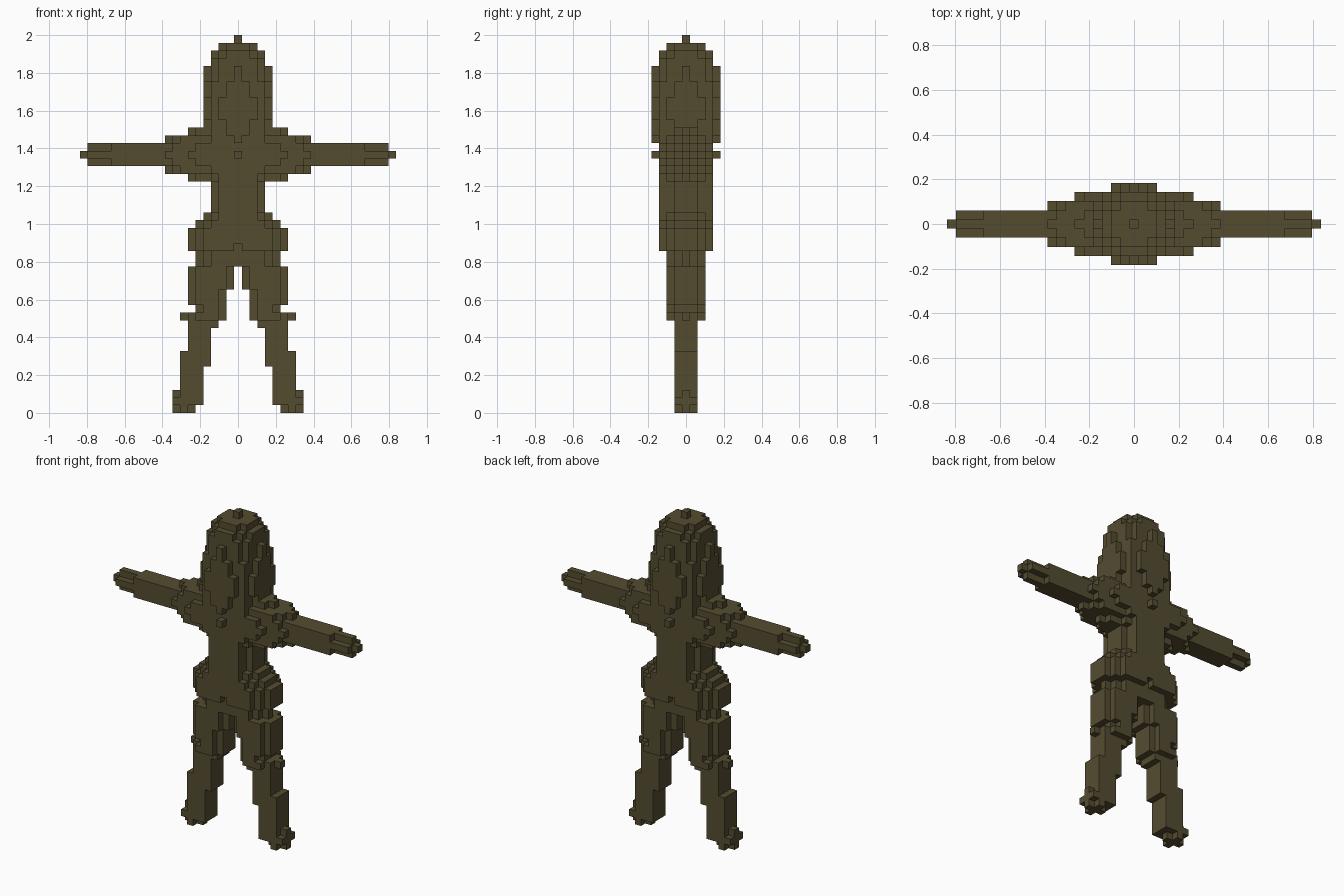
import bpy
import bmesh
from mathutils import Vector

if "Cube" in bpy.data.objects:
    bpy.data.objects.remove(bpy.data.objects["Cube"])

V = 2 / 49  # edge length of one block

olive = bpy.data.materials.new("dark_olive")
olive.use_nodes = True
COLOUR = (0.089, 0.072, 0.030, 1)
olive.diffuse_color = COLOUR
olive.node_tree.nodes["Principled BSDF"].inputs["Base Color"].default_value = COLOUR


def disc(r2):
    """Grid cells inside a circle of squared radius r2."""
    n = range(-5, 6)
    return [(a, b) for a in n for b in n if a * a + b * b <= r2]


def oval(lo, hi, depth):
    """Grid cells inside an oval that spans lo..hi in x and is centred in y."""
    mid, half = (lo + hi) / 2, (hi - lo) / 2 + 0.3
    return [(x, y) for x in range(lo, hi + 1) for y in range(-4, 5)
            if ((x - mid) / half) ** 2 + (y / depth) ** 2 <= 1]


def build(name, cells):
    """Make a mesh from the exposed sides of all blocks."""
    bm = bmesh.new()
    verts = {}

    def vert(p):
        key = tuple(round(2 * c) for c in p)
        if key not in verts:
            verts[key] = bm.verts.new((p.x * V, p.y * V, (p.z + 0.5) * V))
        return verts[key]

    for cell in cells:
        centre = Vector(cell)
        for axis in range(3):
            for sign in (-1, 1):
                n = Vector((0, 0, 0))
                n[axis] = sign
                if tuple(int(c) for c in centre + n) in cells:
                    continue
                u = Vector((0, 0, 0))
                u[(axis + 1) % 3] = 0.5
                w = n.cross(u)
                m = centre + n / 2
                bm.faces.new([vert(p) for p in (m - u - w, m + u - w, m + u + w, m - u + w)])
    mesh = bpy.data.meshes.new(name)
    bm.to_mesh(mesh)
    bm.free()
    mesh.materials.append(olive)
    obj = bpy.data.objects.new(name, mesh)
    bpy.context.collection.objects.link(obj)
    return obj


def stack(layers):
    """Blocks from (bottom, top, section) layers."""
    return {(x, y, z) for z0, z1, cells in layers
            for z in range(z0, z1 + 1) for x, y in cells}


# Head: rounded column with a button on top
build("head", stack([
    (34, 34, disc(13)), (35, 35, disc(16)), (36, 37, disc(18)), (38, 40, disc(20)),
    (41, 42, disc(18)), (43, 44, disc(16)), (45, 45, disc(13)), (46, 46, disc(10)),
    (47, 47, disc(5)), (48, 48, disc(0))]))

# Shoulders and arms: round sections strung along x, (outer reach, squared radius)
def strung(sections, start, signs):
    cells, x0 = set(), start
    for reach, r2 in sections:
        cells |= {(s * x, a, b + 33) for x in range(x0, reach + 1)
                  for s in signs for a, b in disc(r2)}
        x0 = reach + 1
    return cells


build("shoulders", strung([(0, 16), (3, 13), (5, 10), (6, 9), (7, 8), (8, 5), (9, 4)], 0, (-1, 1)))
for side, s in (("left", 1), ("right", -1)):
    build(side + "_arm", strung([(16, 2), (19, 1), (20, 0)], 9, (s,)))

# Waist
build("waist", stack([(25, 32, oval(-3, 3, 3.9))]))

# Hips, with small notches in the front and back
hips = stack([(19, 20, oval(-5, 5, 2.6)), (21, 23, oval(-6, 6, 3.95)),
              (24, 24, oval(-5, 5, 3.9)), (25, 25, oval(-4, 4, 3.9))])
hips -= {(0, y, z) for y in (-3, 3) for z in (21, 25)}
build("hips", hips)

# Legs: thigh, shin and foot, then mirrored
leg = stack([
    (16, 18, oval(1, 6, 2.4)), (14, 15, oval(2, 6, 2.4)), (13, 13, oval(2, 5, 2.4)),
    (12, 12, oval(2, 6, 2.4)), (11, 11, oval(3, 6, 1.9)), (8, 10, oval(4, 6, 1.9)),
    (6, 7, oval(4, 7, 1.9)), (1, 5, oval(5, 7, 1.9)), (0, 0, oval(6, 8, 1.0))])
leg |= {(7, 0, 12), (8, 0, 2), (8, 0, 1), (8, 1, 1), (8, -1, 1)}
build("left_leg", leg)
build("right_leg", {(-x, y, z) for x, y, z in leg})
